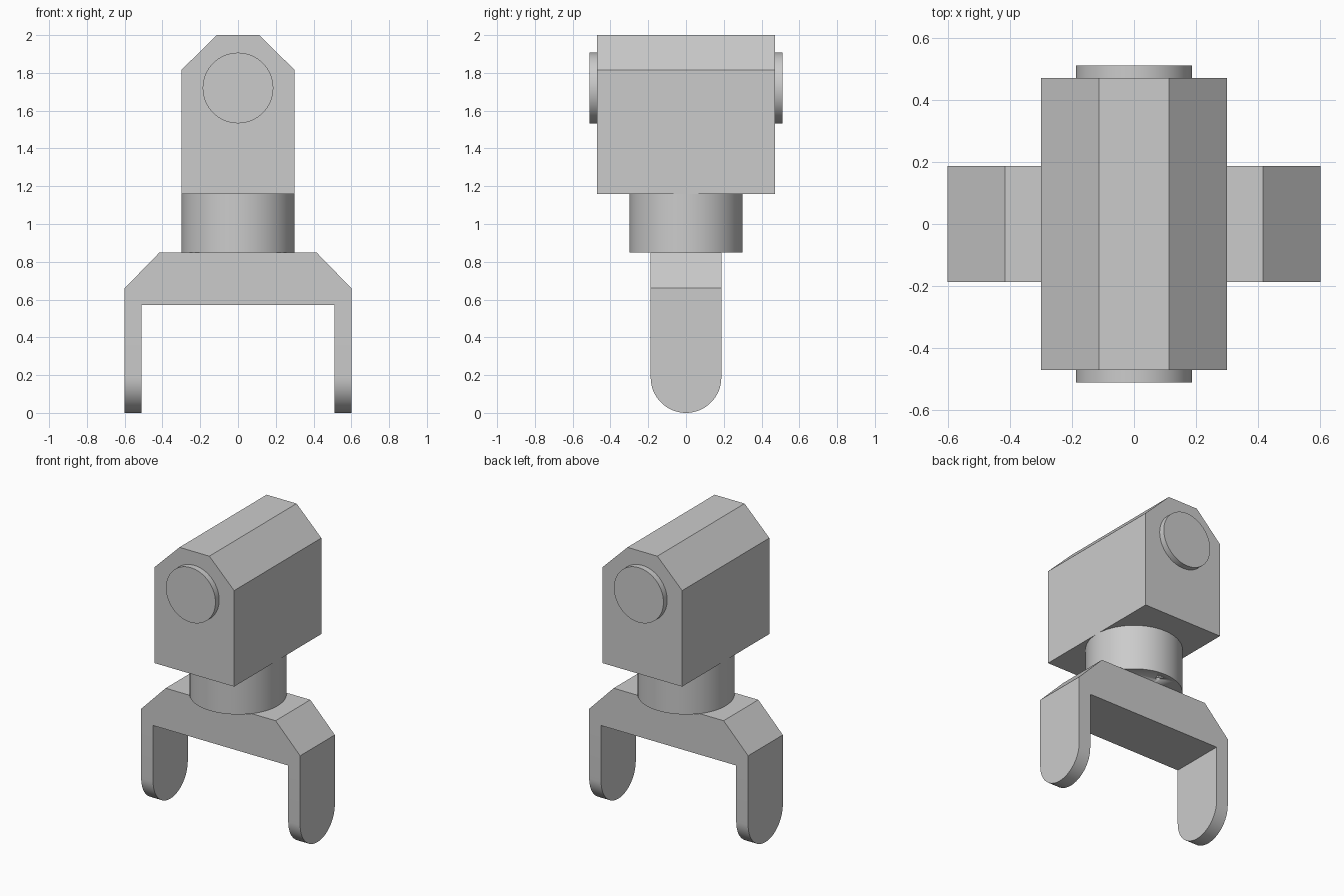
import bpy
import bmesh
import math
from mathutils import Matrix, Vector

if "Cube" in bpy.data.objects:
    bpy.data.objects.remove(bpy.data.objects["Cube"])

grey = bpy.data.materials.new("plain grey")
grey.use_nodes = True
grey.diffuse_color = (0.6, 0.6, 0.6, 1)
grey.node_tree.nodes["Principled BSDF"].inputs["Base Color"].default_value = (0.6, 0.6, 0.6, 1)


def finish(name, bm):
    bmesh.ops.recalc_face_normals(bm, faces=bm.faces)
    mesh = bpy.data.meshes.new(name)
    bm.to_mesh(mesh)
    bm.free()
    mesh.materials.append(grey)
    obj = bpy.data.objects.new(name, mesh)
    bpy.context.collection.objects.link(obj)
    bpy.ops.object.select_all(action="DESELECT")
    obj.select_set(True)
    bpy.context.view_layer.objects.active = obj
    bpy.ops.object.shade_smooth_by_angle(angle=math.radians(30))
    return obj


def extrude_profile(name, points, direction):
    """Sweep a closed outline of 3D points along a direction."""
    bm = bmesh.new()
    face = bm.faces.new([bm.verts.new(p) for p in points])
    swept = bmesh.ops.extrude_face_region(bm, geom=[face], use_keep_orig=True)
    moved = [v for v in swept["geom"] if isinstance(v, bmesh.types.BMVert)]
    bmesh.ops.translate(bm, verts=moved, vec=Vector(direction))
    return finish(name, bm)


def mirrored_profile(name, right_half, half_depth):
    """Mirror the right half of a front outline in x and sweep it along y."""
    outline = right_half + [(-x, z) for x, z in reversed(right_half)]
    points = [(x, -half_depth, z) for x, z in outline]
    return extrude_profile(name, points, (0, 2 * half_depth, 0))


def cylinder(name, radius, depth, centre, axis="Z", sides=64):
    turn = Matrix.Rotation(math.pi / 2, 4, "X") if axis == "Y" else Matrix()
    bm = bmesh.new()
    bmesh.ops.create_cone(bm, cap_ends=True, segments=sides, radius1=radius,
                          radius2=radius, depth=depth,
                          matrix=Matrix.Translation(centre) @ turn)
    return finish(name, bm)


# Head block with chamfered top edges
mirrored_profile("head_block", [(0.3, 1.16), (0.3, 1.815), (0.113, 2.0)], 0.47)

# Round caps on both ends of the head
for name, side in (("front_cap", -1), ("back_cap", 1)):
    cylinder(name, 0.187, 0.06, (0, side * 0.48, 1.72), "Y")

# Swivel neck with small screw holes in its underside
neck = cylinder("swivel_neck", 0.3, 0.31, (0, 0, 1.005))
for side in (-1, 1):
    cutter = cylinder("screw_hole_cutter", 0.015, 0.1, (0, side * 0.23, 0.85), sides=16)
    cutter.hide_render = True
    cutter.hide_set(True)
    cut = neck.modifiers.new("screw_hole", "BOOLEAN")
    cut.operation = "DIFFERENCE"
    cut.solver = "EXACT"
    cut.object = cutter
    bpy.context.view_layer.objects.active = neck
    bpy.ops.object.modifier_apply(modifier=cut.name)
    bpy.data.objects.remove(cutter)

# Yoke: sloped crossbar and two straight arms in one outline per part
mirrored_profile("yoke_crossbar",
                 [(0.51, 0.57), (0.6, 0.57), (0.6, 0.66), (0.415, 0.85)], 0.187)

# Arms with semicircular lower ends
radius = 0.187
steps = 32
arc = [math.pi * (1 + i / steps) for i in range(steps + 1)]
for name, x in (("left_arm", 0.51), ("right_arm", -0.6)):
    outline = [(x, radius * math.cos(a), radius + radius * math.sin(a)) for a in arc]
    outline += [(x, radius, 0.57), (x, -radius, 0.57)]
    extrude_profile(name, outline, (0.09, 0, 0))
